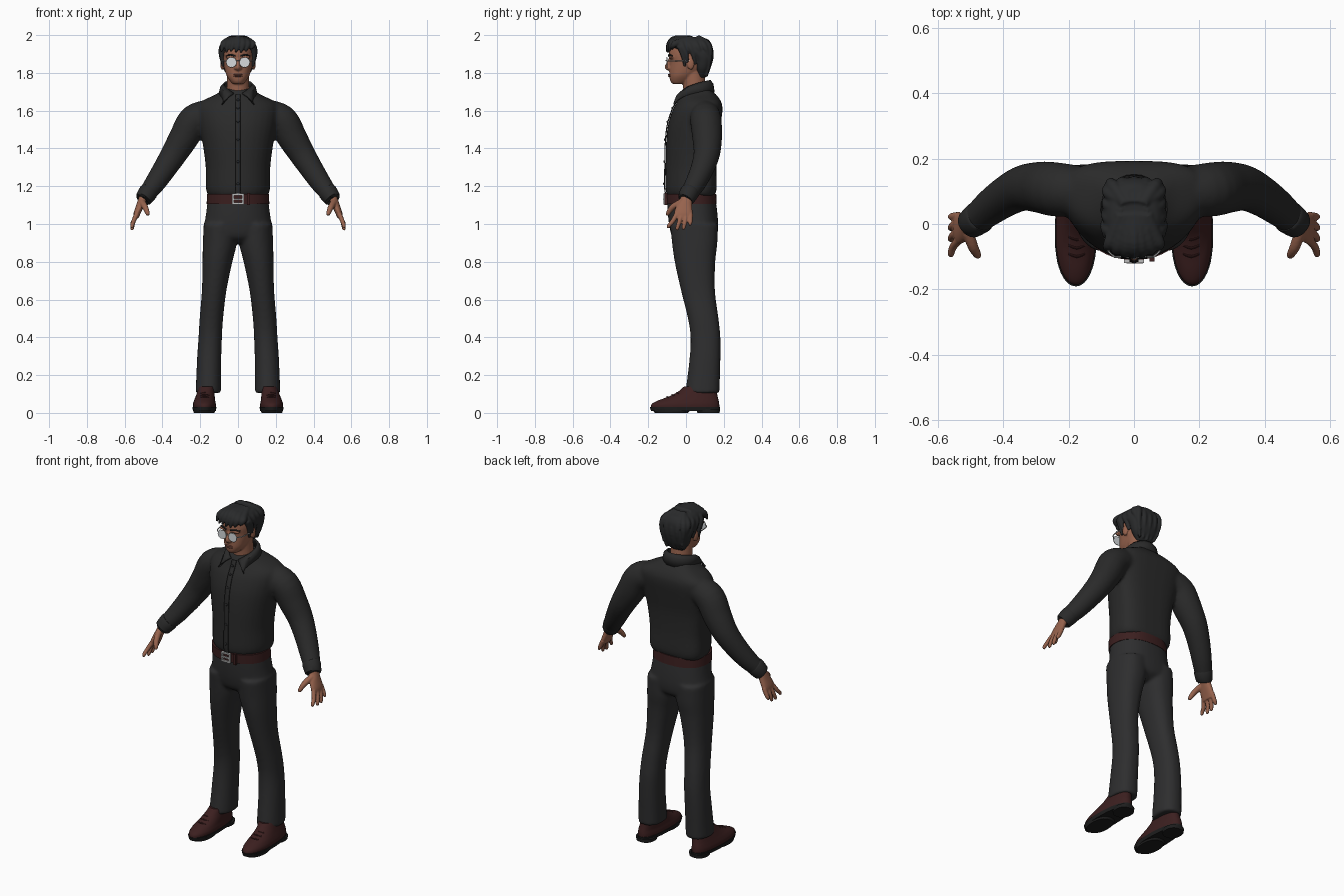
import bpy, bmesh, math, random
from mathutils import Vector, Matrix

random.seed(4)
if "Cube" in bpy.data.objects:
    bpy.data.objects.remove(bpy.data.objects["Cube"])


def material(name, *rgb):
    m = bpy.data.materials.new(name)
    m.use_nodes = True
    m.diffuse_color = (*rgb, 1)
    m.node_tree.nodes["Principled BSDF"].inputs["Base Color"].default_value = (*rgb, 1)
    return m


SHIRT = material("charcoal shirt", .023, .023, .023)
TROUSER = material("charcoal trousers", .027, .027, .028)
HAIR = material("black hair", .022, .023, .024)
SKIN = material("brown skin", .31, .125, .075)
LIP = material("lip", .2, .07, .05)
LEATHER = material("dark red leather", .045, .014, .014)
SOLE = material("black sole", .013, .013, .013)
METAL = material("silver metal", .5, .5, .5)
LENS = material("pale lens", .68, .71, .73)


def smooth_rows(rows, steps=4):
    """Catmull-Rom interpolation of rows of numbers."""
    out = []
    for i in range(len(rows) - 1):
        a, b, c, d = rows[max(i - 1, 0)], rows[i], rows[i + 1], rows[min(i + 2, len(rows) - 1)]
        for k in range(steps):
            t = k / steps
            out.append([q + .5 * t * (r - p + t * (2*p - 5*q + 4*r - s + t * (3*(q - r) + s - p)))
                        for p, q, r, s in zip(a, b, c, d)])
    return out + [list(rows[-1])]


def skin_rings(bm, rings):
    loops = [[bm.verts.new(p) for p in ring] for ring in rings]
    n = len(loops[0])
    for a, b in zip(loops, loops[1:]):
        for i in range(n):
            bm.faces.new((a[i], a[(i + 1) % n], b[(i + 1) % n], b[i]))
    bm.faces.new(loops[0][::-1])
    bm.faces.new(loops[-1])


def loft(bm, rows, mid=.5, back=2.4, side=1, steps=4, n=32):
    """Stack of level sections: z, centre x, half width, front y, back y."""
    rings = []
    for z, cx, rx, yf, yb in smooth_rows(rows, steps):
        ym, ring = yf + mid * (yb - yf), []
        for i in range(n):
            c, s = math.cos(math.tau * i / n), math.sin(math.tau * i / n)
            e = 2 / (back if s > 0 else 2.1)
            x = math.copysign(abs(c) ** e, c) * rx
            y = ym + (yb - ym if s > 0 else yf - ym) * abs(s) ** e
            ring.append((side * (cx + x), y, z))
        rings.append(ring)
    skin_rings(bm, rings)


def tube(bm, rows, side=1, steps=4, n=14):
    """Round tube through points x, y, z, radius."""
    rows = smooth_rows(rows, steps)
    pts = [Vector((side * r[0], r[1], r[2])) for r in rows]
    span = pts[-1] - pts[0]
    ref = Vector((0, 0, 0))
    ref[min(range(3), key=lambda k: abs(span[k]))] = 1
    rings = []
    for i, (p, r) in enumerate(zip(pts, rows)):
        t = (pts[min(i + 1, len(pts) - 1)] - pts[max(i - 1, 0)]).normalized()
        u = t.cross(ref).normalized()
        v = t.cross(u)
        rings.append([p + r[3] * (u * math.cos(a) + v * math.sin(a))
                      for a in (math.tau * k / n for k in range(n))])
    skin_rings(bm, rings)


def ball(bm, at, size):
    bmesh.ops.create_uvsphere(bm, u_segments=20, v_segments=12, radius=1,
                              matrix=Matrix.Translation(at) @ Matrix.Diagonal((*size, 1)))


def box(bm, at, size):
    bmesh.ops.create_cube(bm, size=1, matrix=Matrix.Translation(at) @ Matrix.Diagonal((*size, 1)))


def finish(bm, name, mat, voxel=0, relax=3, thick=0):
    """Make the object; a voxel size blends its overlapping volumes."""
    bmesh.ops.recalc_face_normals(bm, faces=bm.faces)
    me = bpy.data.meshes.new(name)
    bm.to_mesh(me)
    bm.free()
    me.materials.append(mat)
    for p in me.polygons:
        p.use_smooth = True
    me.set_sharp_from_angle(angle=math.radians(40))
    ob = bpy.data.objects.new(name, me)
    bpy.context.collection.objects.link(ob)
    if thick:
        m = ob.modifiers.new("thickness", "SOLIDIFY")
        m.thickness, m.offset = thick, 0
    if voxel:
        m = ob.modifiers.new("blend", "REMESH")
        m.mode, m.voxel_size, m.use_smooth_shade = "VOXEL", voxel, True
        m = ob.modifiers.new("relax", "SMOOTH")
        m.factor, m.iterations = .5, relax
    return ob


SIDES = (("left", 1), ("right", -1))

# Shirt: torso and sleeves blended together
torso = [(1.15, 0, .158, -.1, .152), (1.19, 0, .17, -.109, .162), (1.3, 0, .171, -.108, .161),
         (1.42, 0, .186, -.106, .167), (1.52, 0, .206, -.096, .182), (1.6, 0, .218, -.072, .193),
         (1.645, 0, .2, -.048, .187), (1.685, 0, .12, -.03, .16), (1.72, 0, .07, -.005, .118)]
arm = [(.15, .1, 1.585, .075), (.232, .105, 1.55, .083), (.285, .112, 1.46, .079), (.338, .11, 1.372, .07),
       (.39, .085, 1.29, .062), (.44, .05, 1.215, .055), (.485, .012, 1.155, .046)]
bm = bmesh.new()
loft(bm, torso, mid=.62, back=3)
for _, s in SIDES:
    tube(bm, arm, s, n=24)
finish(bm, "shirt", SHIRT, .01, 4)

# Cuffs
for label, s in SIDES:
    bm = bmesh.new()
    tube(bm, [(.468, .024, 1.178, .046), (.474, .02, 1.17, .051), (.5, 0, 1.133, .045), (.502, -.002, 1.13, .038)], s, 2, 24)
    finish(bm, label + "_cuff", SHIRT)

# Button placket follows the chest
bm = bmesh.new()
front = [(r[0], r[3] - .004) for r in smooth_rows(torso[:-1])]
edge = [[bm.verts.new((x, y, z)) for x in (-.014, .014)] for z, y in front]
for a, b in zip(edge, edge[1:]):
    bm.faces.new((a[0], a[1], b[1], b[0]))
finish(bm, "placket", SHIRT, thick=.006)

bm = bmesh.new()
for z, y in front[5::4]:
    ball(bm, (0, y - .003, z), (.007, .005, .007))
finish(bm, "shirt_buttons", HAIR)

# Folded collar, open at the front with two long points
bm = bmesh.new()
strip = []
for i in range(-12, 13):
    t, a = abs(i) / 12, math.radians(i * 13.5)
    s, c = math.sin(a), math.cos(a)
    drop = max(0, (t - .6) / .4)
    top = Vector((.074 * s, .046 + .08 * c, 1.76 - .07 * t ** 2))
    low = Vector((.098 * s, .05 + .097 * c, 1.695 - .01 * t))
    low = low.lerp(Vector((math.copysign(.085, i), -.064, 1.632)), drop ** 1.2)
    fold = top.lerp(low, .4) + Vector((.006 * s, .006 * c, .006))
    strip.append([bm.verts.new(p) for p in (top, fold, low)])
for a, b in zip(strip, strip[1:]):
    for k in (0, 1):
        bm.faces.new((a[k], a[k + 1], b[k + 1], b[k]))
finish(bm, "collar", SHIRT, thick=.01)

# Trousers: hips and both legs blended together
bm = bmesh.new()
loft(bm, [(1.13, 0, .16, -.1, .157), (1.05, 0, .17, -.096, .167), (.98, 0, .18, -.087, .17),
          (.93, 0, .17, -.07, .16), (.9, 0, .1, -.03, .12)])
leg = [(1, .094, .088, -.085, .168), (.9, .096, .09, -.074, .166), (.8, .109, .079, -.06, .155),
       (.65, .126, .065, -.027, .153), (.5, .141, .062, .01, .172), (.4, .147, .062, .024, .182),
       (.28, .153, .064, .018, .182), (.105, .157, .067, -.004, .177)]
for _, s in SIDES:
    loft(bm, leg, side=s)
finish(bm, "trousers", TROUSER, .01, 4)

# Belt with buckle and keeper
bm = bmesh.new()
loft(bm, [(1.105, 0, .166, -.106, .162), (1.16, 0, .164, -.11, .16)], steps=1, n=48)
box(bm, (.055, -.106, 1.132), (.016, .016, .064))
finish(bm, "belt", LEATHER)
bm = bmesh.new()
for x in (-.026, .026):
    box(bm, (x, -.114, 1.132), (.009, .01, .056))
for z in (1.108, 1.156):
    box(bm, (0, -.114, z), (.06, .01, .009))
box(bm, (.002, -.117, 1.132), (.05, .008, .008))
finish(bm, "belt_buckle", METAL)

# Shoes
for label, s in SIDES:
    bm = bmesh.new()
    loft(bm, [(.02, .178, .06, -.186, .176), (.045, .178, .061, -.183, .176), (.065, .177, .056, -.15, .173),
              (.085, .174, .051, -.095, .168), (.11, .17, .046, -.045, .163), (.14, .164, .043, -.01, .158)],
         mid=.42, side=s)
    finish(bm, label + "_shoe", LEATHER)
    bm = bmesh.new()
    loft(bm, [(.01, .178, .06, -.185, .178), (.03, .178, .064, -.191, .18)], mid=.4, side=s, steps=1)
    loft(bm, [(0, .176, .052, .06, .178), (.02, .176, .055, .055, .18)], side=s, steps=1)
    loft(bm, [(0, .179, .055, -.165, .01), (.02, .179, .06, -.18, .03)], side=s, steps=1)
    finish(bm, label + "_shoe_sole", SOLE)
    # Laces
    bm = bmesh.new()
    for k in range(3):
        y, z = -.1 + .026 * k, .085 + .011 * k
        tube(bm, [(.15, y + .01, z - .006, .004), (.175, y, z, .004), (.2, y + .01, z - .006, .004)], s, 2, 8)
    finish(bm, label + "_laces", LEATHER)

# Hands
fingers = [(-.048, -.092, .978), (-.022, -.046, .967), (.003, -.012, .97), (.024, .022, .992)]
for label, s in SIDES:
    bm = bmesh.new()
    loft(bm, [(1.17, .488, .026, -.022, .034), (1.13, .505, .024, -.032, .032), (1.1, .517, .022, -.05, .032),
              (1.06, .533, .019, -.062, .034), (1.03, .541, .014, -.056, .03)], side=s)
    for y0, y1, z in fingers:
        tube(bm, [(.535, y0, 1.055, .013), (.553, (y0 + y1) / 2, 1.015, .012),
                  (.56, y1, z + .012, .01), (.559, y1, z, .006)], s)
    tube(bm, [(.508, -.025, 1.115, .018), (.492, -.07, 1.09, .016), (.479, -.094, 1.058, .012),
              (.477, -.098, 1.045, .007)], s)
    finish(bm, label + "_hand", SKIN, .004, 2)

# Head, neck, nose and ears
bm = bmesh.new()
loft(bm, [(1.742, 0, .028, -.072, -.01), (1.757, 0, .042, -.083, .02), (1.785, 0, .06, -.088, .05),
          (1.82, 0, .071, -.088, .09), (1.86, 0, .078, -.085, .11), (1.9, 0, .08, -.091, .12),
          (1.94, 0, .072, -.08, .115), (1.97, 0, .04, -.04, .07)])
tube(bm, [(0, .05, 1.65, .064), (0, .045, 1.72, .06), (0, .035, 1.82, .06)], n=24)
tube(bm, [(0, -.086, 1.872, .008), (0, -.094, 1.85, .01), (0, -.1, 1.83, .013), (0, -.09, 1.82, .01)])
for _, s in SIDES:
    ball(bm, (s * .012, -.092, 1.825), (.009, .01, .008))
    ball(bm, (s * .083, .025, 1.848), (.011, .02, .032))
    ball(bm, (s * .037, -.078, 1.883), (.03, .014, .009))
finish(bm, "head", SKIN, .005, 2)
bm = bmesh.new()
for z in (1.783, 1.791):
    ball(bm, (0, -.086, z), (.024, .009, .0045))
finish(bm, "lips", LIP)

# Hair: cap plus swept locks
bm = bmesh.new()
loft(bm, [(1.775, 0, .045, .065, .1), (1.82, 0, .078, .045, .128), (1.87, 0, .093, .035, .14),
          (1.9, 0, .097, .0, .142), (1.92, 0, .097, -.06, .142), (1.95, 0, .092, -.086, .137),
          (1.978, 0, .07, -.07, .115), (1.99, 0, .035, -.03, .07)])
for i in range(7):
    x = -.078 + i * .026
    j = random.uniform(-.01, .012)
    y = -.1 + 4 * x * x
    tube(bm, [(x * .5, .03, 1.977, .02), (x * .8, y + .045, 1.977 - abs(x) * .2, .021),
              (x, y + .012, 1.95, .017), (x - .012, y, 1.915 + j, .005)])
for _, s in SIDES:
    tube(bm, [(.08, -.03, 1.94, .018), (.084, -.014, 1.89, .013), (.08, -.006, 1.832, .006)], s)
    for k in range(4):
        y = -.02 + k * .038
        tube(bm, [(.03, y * .7, 1.975, .021), (.077, y, 1.945, .019), (.09 - k * .004, y + .02, 1.9, .013),
                  (.085 - k * .008, y + .03, 1.855 - k * .012, .006)], s)
for i in range(5):
    x = (i - 2) * .032
    tube(bm, [(x * .4, .06, 1.982, .02), (x, .115, 1.945, .02), (x * 1.1, .132 - 2 * x * x, 1.88, .014),
              (x * .8, .108, 1.785 + random.uniform(-.01, .01), .006)])
finish(bm, "hair", HAIR, .005, 1)
bm = bmesh.new()
for _, s in SIDES:
    tube(bm, [(.014, -.092, 1.889, .004), (.04, -.088, 1.896, .005), (.064, -.07, 1.889, .003)], s, n=8)
finish(bm, "eyebrows", HAIR)

# Glasses
bm = bmesh.new()
for _, s in SIDES:
    bmesh.ops.create_cone(bm, cap_ends=True, segments=28, radius1=.025, radius2=.025, depth=.004,
                          matrix=Matrix.Translation((s * .035, -.101, 1.856)) @ Matrix.Rotation(math.pi / 2, 4, "X"))
finish(bm, "lenses", LENS)
bm = bmesh.new()
for _, s in SIDES:
    ring = [(s * .035 + .026 * math.cos(a), -.101, 1.856 + .026 * math.sin(a), .0025)
            for a in (math.tau * k / 24 for k in range(25))]
    tube(bm, ring, steps=1, n=6)
    tube(bm, [(.06, -.1, 1.862, .003), (.084, -.07, 1.864, .003), (.089, .02, 1.864, .003)], s, n=6)
tube(bm, [(-.011, -.101, 1.862, .0025), (0, -.106, 1.866, .0025), (.011, -.101, 1.862, .0025)], n=6)
finish(bm, "glasses_frame", METAL)
